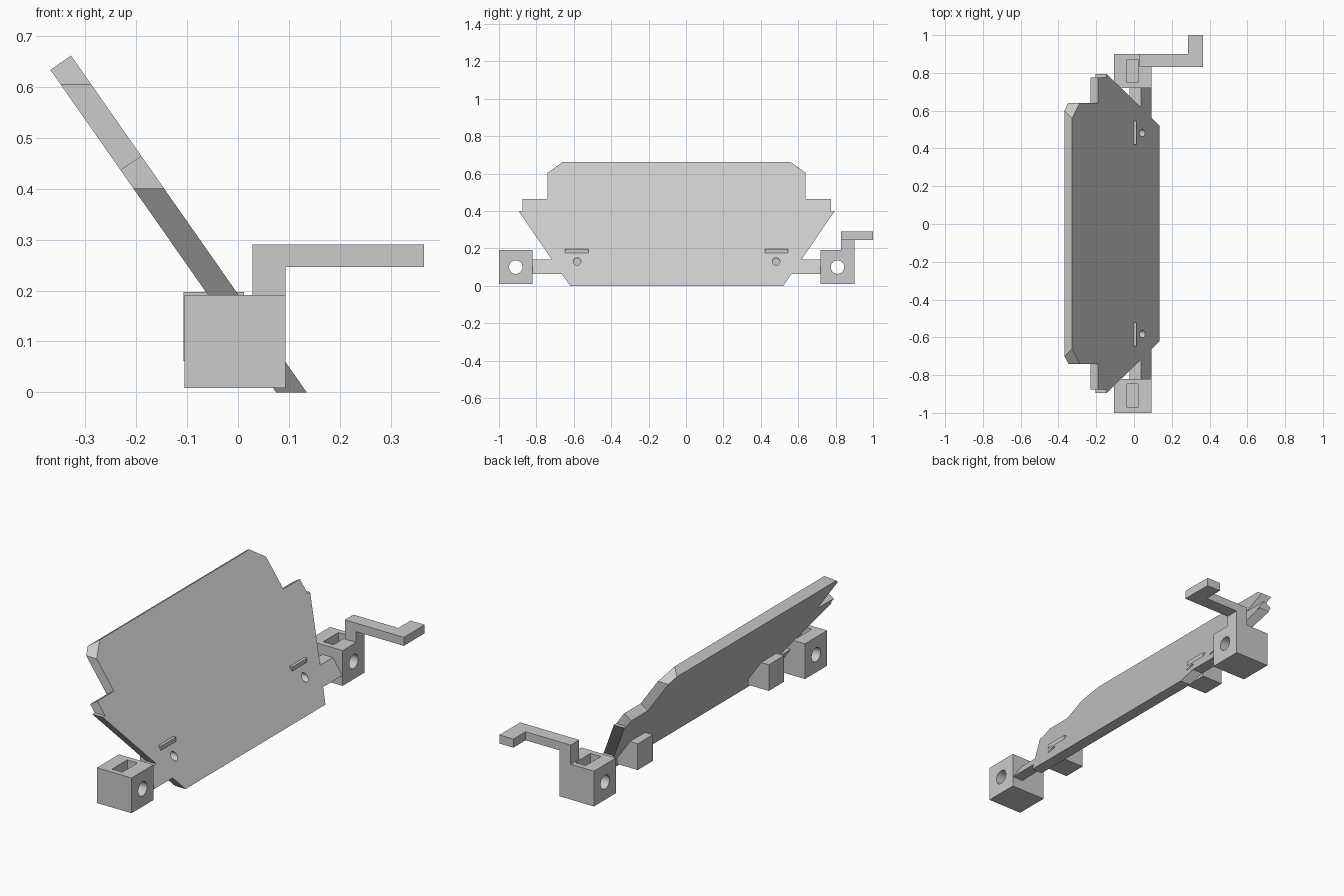
import bpy, bmesh, math
from mathutils import Vector

cube = bpy.data.objects.get("Cube")
if cube:
    bpy.data.objects.remove(cube, do_unlink=True)

GREY = (0.6, 0.6, 0.6, 1.0)
mat = bpy.data.materials.new("plain grey")
mat.use_nodes = True
mat.diffuse_color = GREY
mat.node_tree.nodes["Principled BSDF"].inputs["Base Color"].default_value = GREY


def finish(name, bm):
    bmesh.ops.recalc_face_normals(bm, faces=bm.faces)
    mesh = bpy.data.meshes.new(name)
    bm.to_mesh(mesh)
    bm.free()
    mesh.materials.append(mat)
    obj = bpy.data.objects.new(name, mesh)
    bpy.context.collection.objects.link(obj)
    return obj


def loft(name, ring_a, ring_b):
    """Solid between two matching outlines."""
    bm = bmesh.new()
    a = [bm.verts.new(p) for p in ring_a]
    b = [bm.verts.new(p) for p in ring_b]
    bm.faces.new(a)
    bm.faces.new(b[::-1])
    for i in range(len(a)):
        j = (i + 1) % len(a)
        bm.faces.new((a[i], b[i], b[j], a[j]))
    return finish(name, bm)


def box(name, x, y, z):
    corners = [(x[0], z[0]), (x[1], z[0]), (x[1], z[1]), (x[0], z[1])]
    return loft(name, [(u, y[0], w) for u, w in corners], [(u, y[1], w) for u, w in corners])


def rod(name, y, z, radius, x0, x1):
    """Cylinder along x."""
    n = 48
    ring = [(y + radius * math.cos(math.tau * i / n), z + radius * math.sin(math.tau * i / n))
            for i in range(n)]
    return loft(name, [(x0, *p) for p in ring], [(x1, *p) for p in ring])


def cut(target, cutter):
    cutter.hide_render = True
    mod = target.modifiers.new("cut", "BOOLEAN")
    mod.operation = "DIFFERENCE"
    mod.solver = "EXACT"
    mod.object = cutter
    with bpy.context.temp_override(object=target, active_object=target):
        bpy.ops.object.modifier_apply(modifier=mod.name)
    bpy.data.objects.remove(cutter, do_unlink=True)


def smooth(obj):
    bpy.ops.object.select_all(action="DESELECT")
    obj.select_set(True)
    bpy.context.view_layer.objects.active = obj
    bpy.ops.object.shade_smooth_by_angle(angle=math.radians(30))


MID = -0.05      # the plate's centre along y
LEAN = 0.70      # x lost per unit of height


def front_point(y, z):
    return Vector((0.135 - LEAN * z, y, z))


def back_point(y, z):
    return Vector((0.075 - LEAN * z, y, z))


# Leaning plate: half outline as (half width, front height, back half width, back height)
half = [(w, z, w, z) for w, z in [(0.57, 0), (0.613, 0.062), (0.77, 0.062), (0.77, 0.14),
                                  (0.667, 0.14), (0.845, 0.4), (0.825, 0.4)]]
half += [(0.825, 0.464, 0.825, 0.437), (0.69, 0.464, 0.69, 0.437),
         (0.69, 0.604, 0.69, 0.604), (0.61, 0.661, 0.65, 0.633)]
outline = [(1, p) for p in half] + [(-1, p) for p in reversed(half)]
plate = loft("leaning_plate",
             [front_point(MID + s * p[0], p[1]) for s, p in outline],
             [back_point(MID + s * p[2], p[3]) for s, p in outline])
for side in (-1, 1):
    cut(plate, rod("screw_hole_cutter", MID + side * 0.532, 0.13, 0.02, -0.3, 0.3))
smooth(plate)

# Blocks behind the plate, their top edges poking through its face
for side, label in ((1, "left"), (-1, "right")):
    y = sorted((MID + side * 0.472, MID + side * 0.596))
    box("backing_block_" + label, (-0.107, 0.012), y, (0.062, 0.197))

# End blocks with a cross hole and a nut slot in the top
for side, label in ((1, "left"), (-1, "right")):
    yc = MID + side * 0.86
    block = box("end_block_" + label, (-0.105, 0.093), (yc - 0.09, yc + 0.09), (0.009, 0.191))
    cut(block, box("nut_slot_cutter", (-0.038, 0.021), (yc - 0.062, yc + 0.062), (0.035, 0.3)))
    cut(block, rod("bolt_hole_cutter", yc, 0.1, 0.036, -0.3, 0.3))
    smooth(block)

# Cranked arm on the left end block
profile = [(0.028, 0.191), (0.093, 0.191), (0.093, 0.246), (0.365, 0.246), (0.365, 0.29), (0.028, 0.29)]
loft("cranked_arm", [(x, 0.83, z) for x, z in profile], [(x, 0.9, z) for x, z in profile])
box("arm_tip", (0.285, 0.365), (0.9, 1.0), (0.246, 0.29))
